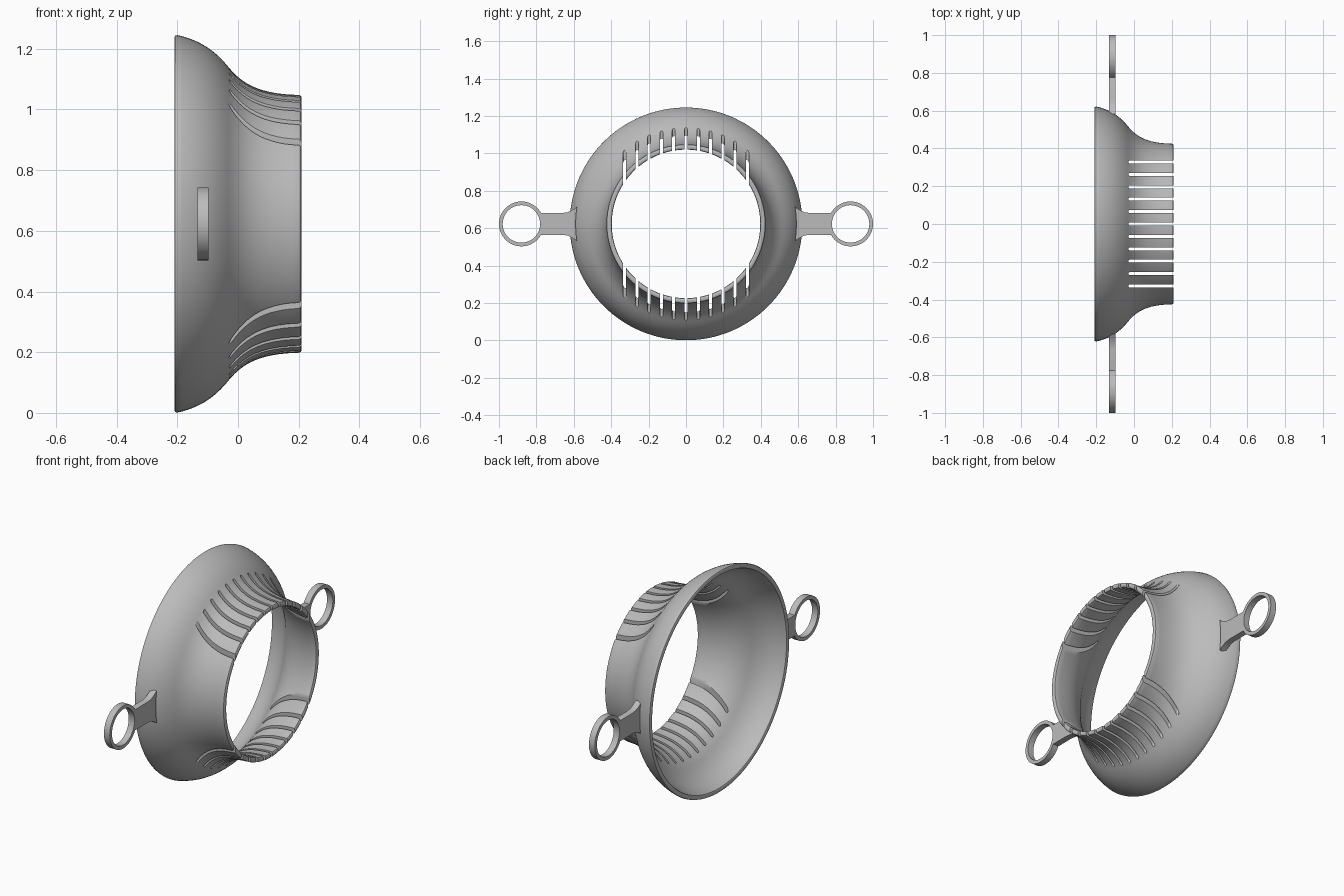
import bpy, bmesh, math
from mathutils import Vector
from mathutils.geometry import interpolate_bezier

cube = bpy.data.objects.get("Cube")
if cube:
    bpy.data.objects.remove(cube, do_unlink=True)

CZ = 0.623        # height of the ring axis
WALL = 0.028      # shell thickness

grey = bpy.data.materials.new("plain grey")
grey.use_nodes = True
colour = (0.5, 0.5, 0.5, 1)
grey.diffuse_color = colour
grey.node_tree.nodes["Principled BSDF"].inputs["Base Color"].default_value = colour


def make_object(name, bm):
    bmesh.ops.recalc_face_normals(bm, faces=bm.faces)
    mesh = bpy.data.meshes.new(name)
    bm.to_mesh(mesh)
    bm.free()
    mesh.materials.append(grey)
    obj = bpy.data.objects.new(name, mesh)
    bpy.context.collection.objects.link(obj)
    return obj


def activate(obj):
    bpy.ops.object.select_all(action='DESELECT')
    obj.select_set(True)
    bpy.context.view_layer.objects.active = obj


def smooth(obj):
    activate(obj)
    bpy.ops.object.shade_smooth_by_angle(angle=math.radians(35))


def prism(bm, outline, direction):
    """Extrude a flat outline along a direction."""
    face = bm.faces.new([bm.verts.new(p) for p in outline])
    moved = bmesh.ops.extrude_face_region(bm, geom=[face])["geom"]
    bmesh.ops.translate(bm, vec=direction,
                        verts=[v for v in moved if isinstance(v, bmesh.types.BMVert)])


def arc(cx, cy, r, start, end, n):
    """Points on an arc, angles in degrees."""
    angles = [math.radians(start + (end - start) * i / n) for i in range(n + 1)]
    return [(cx + r * math.cos(a), cy + r * math.sin(a)) for a in angles]


# Flared shell: S-curve wall, offset inward, with rounded ends
def s_curve():
    ctrl = [(-0.2, 0.622), (-0.12, 0.605), (-0.07, 0.565), (-0.03, 0.515),
            (0.02, 0.455), (0.08, 0.428), (0.2, 0.425)]
    pts = [Vector((x, r, 0)) for x, r in ctrl]
    return interpolate_bezier(*pts[:4], 15) + interpolate_bezier(*pts[3:], 15)[1:]


outer = s_curve()
inner = []
for i, p in enumerate(outer):
    t = (outer[min(i + 1, len(outer) - 1)] - outer[max(i - 1, 0)]).normalized()
    inner.append(p + Vector((t.y, -t.x, 0)) * WALL)
inner[0].x = -0.2
narrow_end = [(0.206, 0.423), (0.21, 0.417), (0.21, 0.405), (0.206, 0.399)]
wide_end = [(-0.207, 0.597), (-0.21, 0.603), (-0.21, 0.614), (-0.207, 0.62)]
profile = ([(p.x, p.y) for p in outer] + narrow_end
           + [(p.x, p.y) for p in reversed(inner)] + wide_end)

bm = bmesh.new()
loop = [bm.verts.new((x, 0, r)) for x, r in profile]
edges = [bm.edges.new((a, b)) for a, b in zip(loop, loop[1:] + loop[:1])]
bmesh.ops.spin(bm, geom=loop + edges, cent=(0, 0, 0), axis=(1, 0, 0),
               angle=math.tau, steps=128, use_merge=True)
bmesh.ops.remove_doubles(bm, verts=bm.verts, dist=0.0001)
bmesh.ops.translate(bm, verts=bm.verts, vec=(0, 0, CZ))
shell = make_object("flared_shell", bm)

# Row of round-ended slots through the top and bottom of the narrow end
bm = bmesh.new()
half = 0.008
for i in range(-5, 6):
    y = i * 0.0657
    outline = arc(-0.03 + half, y, half, 90, 270, 8) + [(0.3, y - half), (0.3, y + half)]
    prism(bm, [(px, py, -0.2) for px, py in outline], (0, 0, 1.7))
cutter = make_object("slot_cutter", bm)
cutter.hide_render = True

cut = shell.modifiers.new("slots", 'BOOLEAN')
cut.operation = 'DIFFERENCE'
cut.solver = 'EXACT'
cut.object = cutter
activate(shell)
bpy.ops.object.modifier_apply(modifier=cut.name)
bpy.data.objects.remove(cutter, do_unlink=True)
smooth(shell)

# Side handles: finger ring on a short arm that flares onto the shell
X0, DEPTH = -0.133, 0.036
for side, label in ((1, "back"), (-1, "front")):
    bm = bmesh.new()
    steps = 64
    rings = []
    for x, r in ((X0, 0.12), (X0 + DEPTH, 0.12), (X0 + DEPTH, 0.1), (X0, 0.1)):
        rings.append([bm.verts.new((x, side * (0.88 + a), CZ + b))
                      for a, b in arc(0, 0, r, 0, 360, steps)[:-1]])
    for k in range(4):
        a, b = rings[k], rings[(k + 1) % 4]
        for j in range(steps):
            n = (j + 1) % steps
            bm.faces.new((a[j], a[n], b[n], b[j]))
    smooth(make_object(label + "_finger_ring", bm))

    bm = bmesh.new()
    flare = [(0.775, 0.058), (0.665, 0.058), (0.635, 0.062), (0.61, 0.073), (0.583, 0.09)]
    seat = arc(0, 0, 0.59, 8.8, -8.8, 10)[1:-1]
    outline = flare + seat + [(y, -z) for y, z in reversed(flare)]
    outline += arc(0.88, 0, 0.11, 210, 150, 8)
    prism(bm, [(X0, side * y, CZ + z) for y, z in outline], (DEPTH, 0, 0))
    smooth(make_object(label + "_handle_arm", bm))
